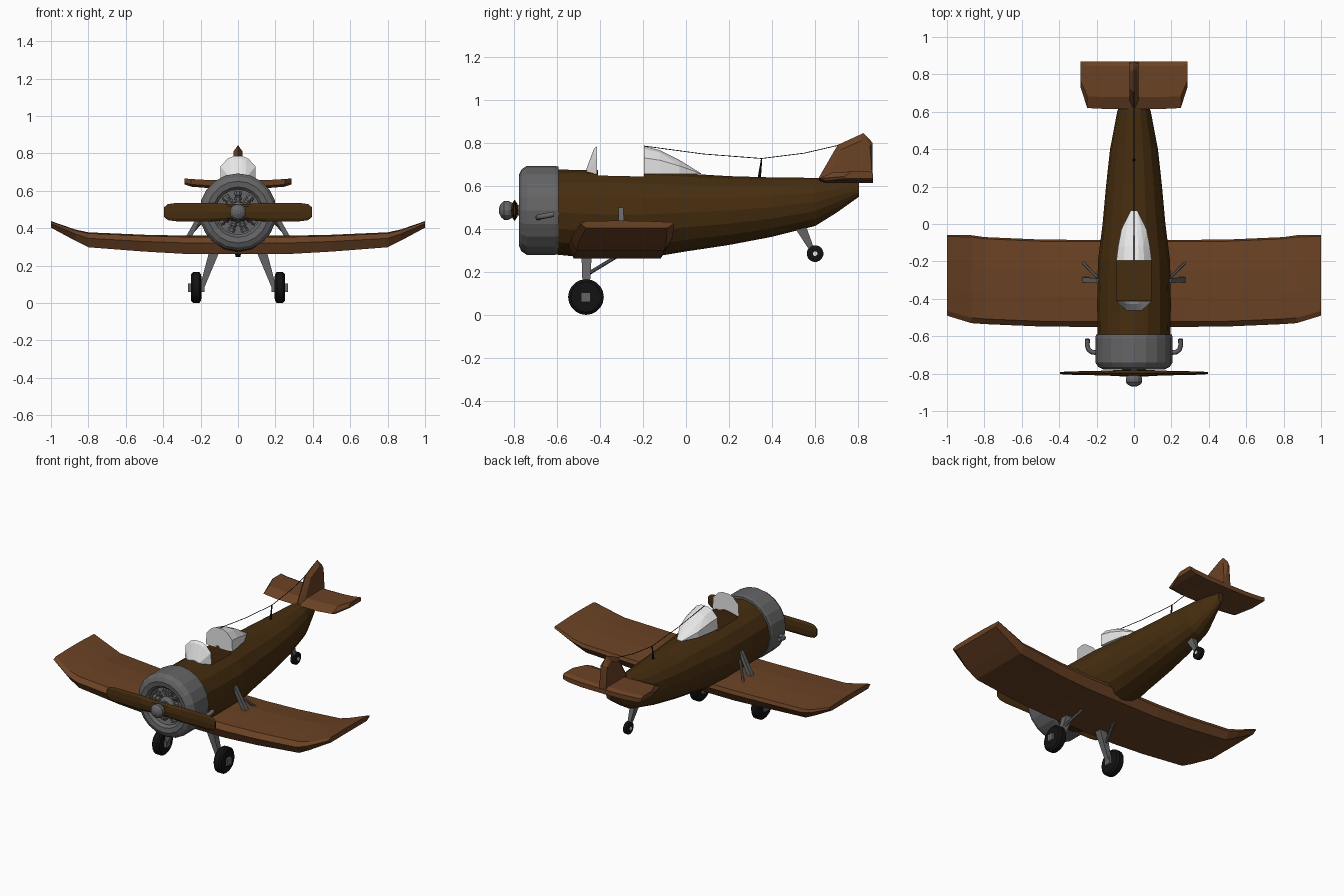
import bpy, bmesh, math
from mathutils import Vector

if "Cube" in bpy.data.objects:
    bpy.data.objects.remove(bpy.data.objects["Cube"])

def material(name, r, g, b):
    m = bpy.data.materials.new(name)
    m.diffuse_color = (r, g, b, 1)
    m.use_nodes = True
    m.node_tree.nodes["Principled BSDF"].inputs["Base Color"].default_value = m.diffuse_color
    return m

DARK = material("dark_brown", 0.062, 0.027, 0.005)
BROWN = material("wing_brown", 0.145, 0.054, 0.018)
GREY = material("metal_grey", 0.13, 0.13, 0.135)
GLASS = material("pale_glass", 0.8, 0.8, 0.8)
BLACK = material("black", 0.006, 0.006, 0.006)

def finish(name, bm, mat):
    bmesh.ops.recalc_face_normals(bm, faces=bm.faces)
    me = bpy.data.meshes.new(name)
    bm.to_mesh(me)
    bm.free()
    ob = bpy.data.objects.new(name, me)
    bpy.context.collection.objects.link(ob)
    if mat:
        me.materials.append(mat)
    return ob

def loft(name, rings, mat):
    """Skin equal-length rings of points and cap both ends."""
    bm = bmesh.new()
    vs = [[bm.verts.new(p) for p in r] for r in rings]
    n = len(vs[0])
    for a, b in zip(vs, vs[1:]):
        for i in range(n):
            j = (i + 1) % n
            bm.faces.new((a[i], a[j], b[j], b[i]))
    bm.faces.new(vs[0])
    bm.faces.new(vs[-1])
    return finish(name, bm, mat)

def hull(name, pts, mat):
    bm = bmesh.new()
    for p in pts:
        bm.verts.new(p)
    res = bmesh.ops.convex_hull(bm, input=bm.verts)
    junk = [v for v in res["geom_interior"] if isinstance(v, bmesh.types.BMVert)]
    bmesh.ops.delete(bm, geom=junk, context='VERTS')
    return finish(name, bm, mat)

def lathe(name, profile, centre, axis, mat, n=16):
    """Profile of (offset along axis, radius) turned around axis."""
    a = Vector(axis).normalized()
    u = a.orthogonal().normalized()
    w = a.cross(u)
    c = Vector(centre)
    rings = []
    for t, r in profile:
        rings.append([c + a * t + r * (math.cos(k) * u + math.sin(k) * w)
                      for k in (2 * math.pi * (i + .5) / n for i in range(n))])
    return loft(name, rings, mat)

def rod(name, p, q, r1, r2, mat, n=8):
    d = Vector(q) - Vector(p)
    return lathe(name, [(0, r1), (d.length, r2)], p, d, mat, n)

def box(name, lo, hi, mat):
    return hull(name, [(x, y, z) for x in (lo[0], hi[0]) for y in (lo[1], hi[1])
                       for z in (lo[2], hi[2])], mat)

def strut(name, p, q, s1, s2, mat):
    """Tapered flat-sided strut; s = half sizes in x and y."""
    rings = [[(c[0] + i * s[0], c[1] + j * s[1], c[2]) for i, j in
              ((-1, -1), (1, -1), (1, 1), (-1, 1))] for c, s in ((p, s1), (q, s2))]
    return loft(name, rings, mat)

def wire(name, pts, r, mat):
    cu = bpy.data.curves.new(name, 'CURVE')
    cu.dimensions = '3D'
    cu.bevel_depth = r
    cu.bevel_resolution = 1
    cu.use_fill_caps = True
    sp = cu.splines.new('POLY')
    sp.points.add(len(pts) - 1)
    for s, p in zip(sp.points, pts):
        s.co = (*p, 1)
    ob = bpy.data.objects.new(name, cu)
    bpy.context.collection.objects.link(ob)
    cu.materials.append(mat)

# Fuselage: stations of y, bottom, top, half width
stations = [(-.6, .28, .675, .195), (-.42, .262, .674, .197), (-.2, .262, .67, .193),
            (0, .295, .657, .168), (.2, .325, .645, .15), (.4, .363, .639, .128),
            (.6, .413, .637, .09), (.7, .475, .632, .055), (.805, .55, .612, .018)]
rings = []
for y, b, t, w in stations:
    rings.append([(w * math.cos(k), y, (b + t) / 2 + (t - b) / 2 * math.sin(k))
                  for k in (2 * math.pi * i / 16 for i in range(16))])
fuselage = loft("fuselage", rings, DARK)
cutter = box("cockpit_cutter", (-.09, -.41, .52), (.09, -.195, .8), DARK)
cutter.hide_render = True
cutter.hide_viewport = True
mod = fuselage.modifiers.new("cockpit", 'BOOLEAN')
mod.operation = 'DIFFERENCE'
mod.object = cutter
mod.solver = 'EXACT'

# Cowling, engine, spinner
CZ = .486
lathe("cowling", [(-.592, .203), (-.61, .207), (-.74, .207), (-.765, .19), (-.777, .165),
                  (-.772, .135), (-.755, .12), (-.68, .12)], (0, 0, CZ), (0, 1, 0), GREY, 20)
lathe("engine_hub", [(-.67, .06), (-.735, .055), (-.755, .035)], (0, 0, CZ), (0, 1, 0), GREY, 12)
for i in range(9):
    k = 2 * math.pi * i / 9 + math.pi / 2
    d = Vector((math.cos(k), 0, math.sin(k)))
    c = Vector((0, -.715, CZ))
    lathe("engine_cylinder", [(.04, .016), (.065, .016), (.066, .023), (.078, .023),
                              (.08, .017), (.09, .017), (.091, .023), (.112, .021)],
          c, d, GREY, 8)
rod("propeller_shaft", (0, -.68, CZ), (0, -.82, CZ), .025, .025, GREY, 12)
lathe("spinner", [(-.81, .036), (-.825, .044), (-.845, .044), (-.86, .032), (-.869, .012)],
      (0, 0, CZ), (0, 1, 0), GREY, 12)

# Propeller: x, half height, half thickness
half = [(0, .044, .018), (.06, .044, .018), (.15, .05, .013), (.33, .049, .009),
        (.375, .043, .007), (.395, .026, .005)]
blade = [(-x, h, t) for x, h, t in half[:0:-1]] + half
loft("propeller", [[(x, -.797 + t * math.cos(k), CZ + h * math.sin(k))
                    for k in (math.pi * i / 4 for i in range(8))] for x, h, t in blade], DARK)

# Wing: section (chord fraction, thickness fraction), stations x, bottom, top, front, back
section = [(.06, 0), (.93, 0), (1, .55), (.98, .8), (.65, .98), (.35, 1), (.06, .93), (0, .6)]
half = [(0, .262, .36, -.55, -.085), (.27, .262, .36, -.55, -.085),
        (.5, .275, .365, -.548, -.083), (.8, .298, .378, -.535, -.07),
        (.87, .333, .393, -.53, -.06), (1, .403, .438, -.49, -.058)]
span = [(-s[0], *s[1:]) for s in half[:0:-1]] + half
loft("wing", [[(x, f + (b - f) * c, lo + (hi - lo) * t) for c, t in section]
              for x, lo, hi, f, b in span], BROWN)

# Tailplane and fin
half = [(0, .613, .655, .615, .87), (.15, .614, .657, .615, .87),
        (.25, .622, .663, .62, .87), (.285, .635, .666, .74, .8)]
half[3] = (.287, .634, .666, .735, .87)
span = [(-s[0], *s[1:]) for s in half[:0:-1]] + half
tail = [(0, .3), (.12, 0), (1, 0), (1, .7), (.9, 1), (.25, 1)]
loft("tailplane", [[(x, f + (b - f) * c, lo + (hi - lo) * t) for c, t in tail]
                   for x, lo, hi, f, b in span], BROWN)
outline = [(.61, .625), (.705, .79), (.825, .845), (.868, .8), (.868, .615)]
inner = [(.65, .625), (.725, .77), (.815, .81), (.855, .785), (.868, .615)]
hull("fin", [(0, y, z) for y, z in outline] +
     [(s * .024, y, z) for s in (1, -1) for y, z in inner], BROWN)

# Windscreen and rear canopy
arch = [(.095, .655), (.094, .73), (.055, .772), (.025, .785)]
def arch_at(y, sx, sz):
    return [(s * x * sx, y, .655 + (z - .655) * sz) for s in (1, -1) for x, z in arch]
hull("windscreen", arch_at(-.413, 1, 1) + arch_at(-.428, .75, .9) + arch_at(-.462, .45, .2), GLASS)
hull("rear_canopy", arch_at(-.195, 1, 1) + arch_at(-.12, .9, .85) +
     arch_at(-.03, .72, .5) + arch_at(.07, .2, .02), GLASS)

# Aerial mast and wire
rod("aerial_mast", (0, .34, .63), (0, .352, .73), .008, .003, BLACK, 6)
wire("aerial_wire", [(0, -.195, .785), (0, .08, .748), (0, .352, .727), (0, .55, .752),
                     (0, .715, .79)], .002, BLACK)

# Mirrored parts: exhausts, wing struts, landing gear
for s in (1, -1):
    wire("exhaust", [(s * .19, -.688, .452), (s * .225, -.685, .454), (s * .243, -.672, .457),
                     (s * .25, -.65, .461), (s * .248, -.615, .468)], .013, GREY)
    strut("upper_strut", (s * .185, -.303, .5), (s * .265, -.298, .35), (.012, .012), (.016, .014), GREY)
    rod("upper_brace", (s * .19, -.29, .44), (s * .275, -.205, .345), .008, .008, GREY)
    strut("gear_leg", (s * .125, -.462, .28), (s * .195, -.465, .075), (.028, .024), (.012, .014), GREY)
    rod("gear_brace", (s * .165, -.465, .185), (s * .12, -.325, .27), .009, .009, GREY)
    box("wheel_hub", (s * .18, -.487, .06), (s * .266, -.443, .104), GREY)
    lathe("wheel", [(-.028, .055), (-.027, .07), (-.016, .083), (.016, .083), (.027, .07),
                    (.028, .055)], (s * .224, -.465, .083), (1, 0, 0), BLACK, 20)

# Tail wheel
strut("tail_leg", (0, .525, .42), (0, .597, .28), (.018, .03), (.008, .009), GREY)
lathe("tail_wheel", [(-.016, .025), (-.012, .039), (.012, .039), (.016, .025)],
      (0, .6, .285), (1, 0, 0), BLACK, 16)
rod("tail_wheel_hub", (-.02, .6, .285), (.02, .6, .285), .011, .011, GLASS)
